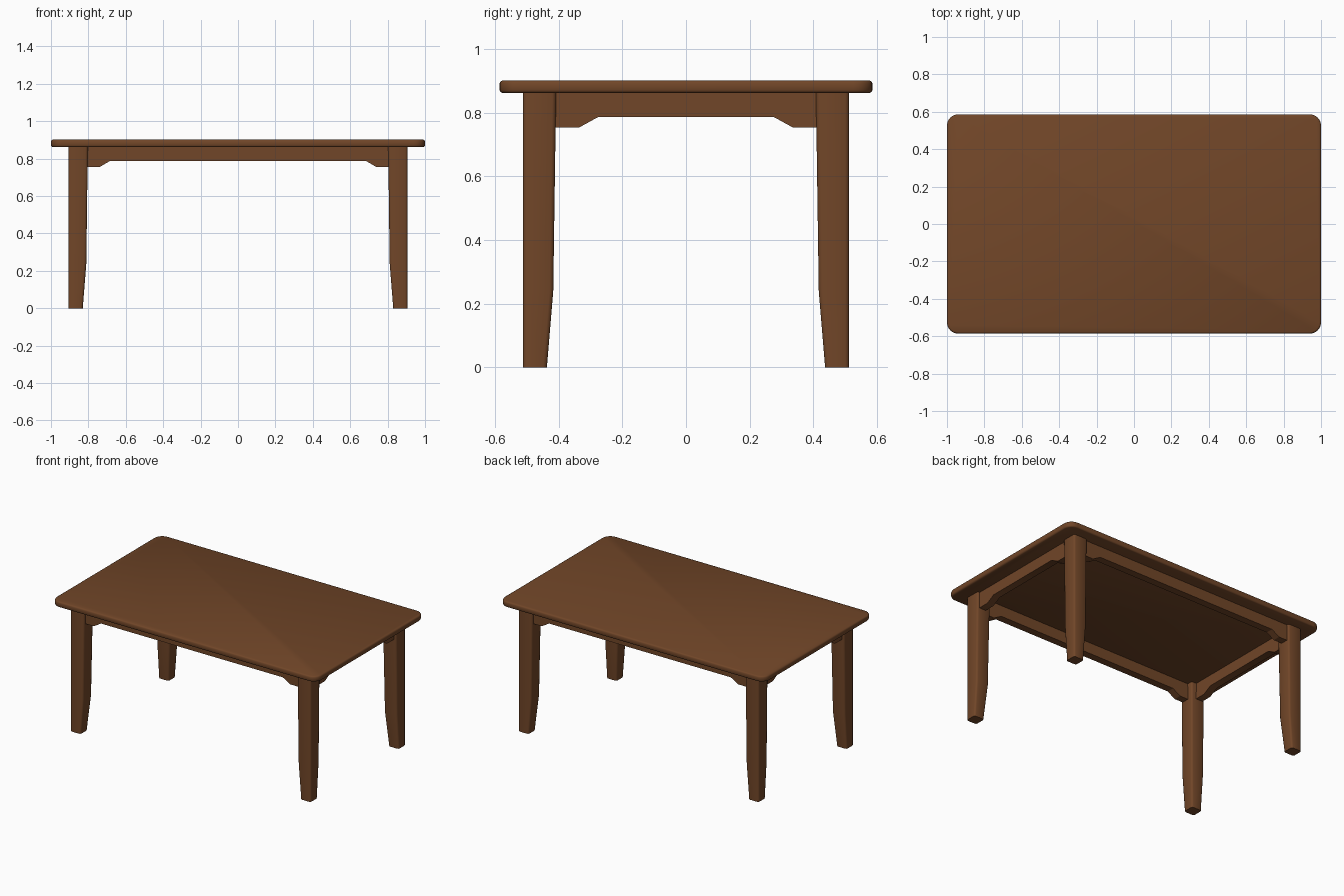
import bpy, bmesh, math

if "Cube" in bpy.data.objects:
    bpy.data.objects.remove(bpy.data.objects["Cube"])

wood = bpy.data.materials.new("brown wood")
wood.diffuse_color = (0.165, 0.061, 0.021, 1)
wood.use_nodes = True
wood.node_tree.nodes["Principled BSDF"].inputs["Base Color"].default_value = wood.diffuse_color


def make_object(name, bm, mirror=(False, False), angle=40):
    bmesh.ops.recalc_face_normals(bm, faces=bm.faces)
    mesh = bpy.data.meshes.new(name)
    bm.to_mesh(mesh)
    bm.free()
    mesh.materials.append(wood)
    ob = bpy.data.objects.new(name, mesh)
    bpy.context.collection.objects.link(ob)
    if any(mirror):
        m = ob.modifiers.new("Mirror", 'MIRROR')
        m.use_axis = (mirror[0], mirror[1], False)
        m.use_mirror_merge = False
    bpy.ops.object.select_all(action='DESELECT')
    ob.select_set(True)
    bpy.context.view_layer.objects.active = ob
    bpy.ops.object.shade_smooth_by_angle(angle=math.radians(angle))
    return ob


def loft(rings):
    """Closed solid through rings with equal point counts."""
    bm = bmesh.new()
    loops = [[bm.verts.new(p) for p in r] for r in rings]
    n = len(loops[0])
    for a, b in zip(loops, loops[1:]):
        for i in range(n):
            j = (i + 1) % n
            bm.faces.new((a[i], a[j], b[j], b[i]))
    bm.faces.new(loops[0])
    bm.faces.new(loops[-1])
    return bm


def rounded_rect(x0, x1, y0, y1, r, z, steps):
    pts = []
    corners = ((x1, y1, -1, -1, 0), (x0, y1, 1, -1, 90),
               (x0, y0, 1, 1, 180), (x1, y0, -1, 1, 270))
    for cx, cy, sx, sy, start in corners:
        for k in range(steps + 1):
            a = math.radians(start + 90 * k / steps)
            pts.append((cx + sx * r + r * math.cos(a),
                        cy + sy * r + r * math.sin(a), z))
    return pts


# Tabletop: rounded corners and softly rounded rim
Z0, Z1, E = 0.862, 0.901, 0.009
rim = [(Z0, E), (Z0 + 0.003, 0.003), (Z0 + E, 0),
       (Z1 - E, 0), (Z1 - 0.003, 0.003), (Z1, E)]
make_object("tabletop", loft([
    rounded_rect(-1 + d, 1 - d, -0.586 + d, 0.586 - d, 0.06 - d, z, 6)
    for z, d in rim]))

# Legs: straight outer faces, inner faces tapering towards the foot
leg_rings = [(0, 0.830, 0.437), (0.24, 0.811, 0.417), (0.865, 0.803, 0.408)]
make_object("legs", loft([
    rounded_rect(x, 0.906, y, 0.512, 0.012, z, 2) for z, x, y in leg_rings]),
    (True, True), 50)


# Aprons: boards with a lowered, sloped bracket at each end
def apron(name, half, knee, rise, outer, along_x):
    prof = [(half, 0.865), (half, 0.754), (knee, 0.754), (rise, 0.787)]
    prof += [(-u, z) for u, z in reversed(prof)]
    rings = []
    for d in (outer, outer - 0.05):
        rings.append([(u, d, z) if along_x else (d, u, z) for u, z in prof])
    make_object(name, loft(rings), (not along_x, along_x), 30)


apron("long_aprons", 0.82, 0.742, 0.685, 0.496, True)
apron("short_aprons", 0.425, 0.335, 0.275, 0.89, False)
